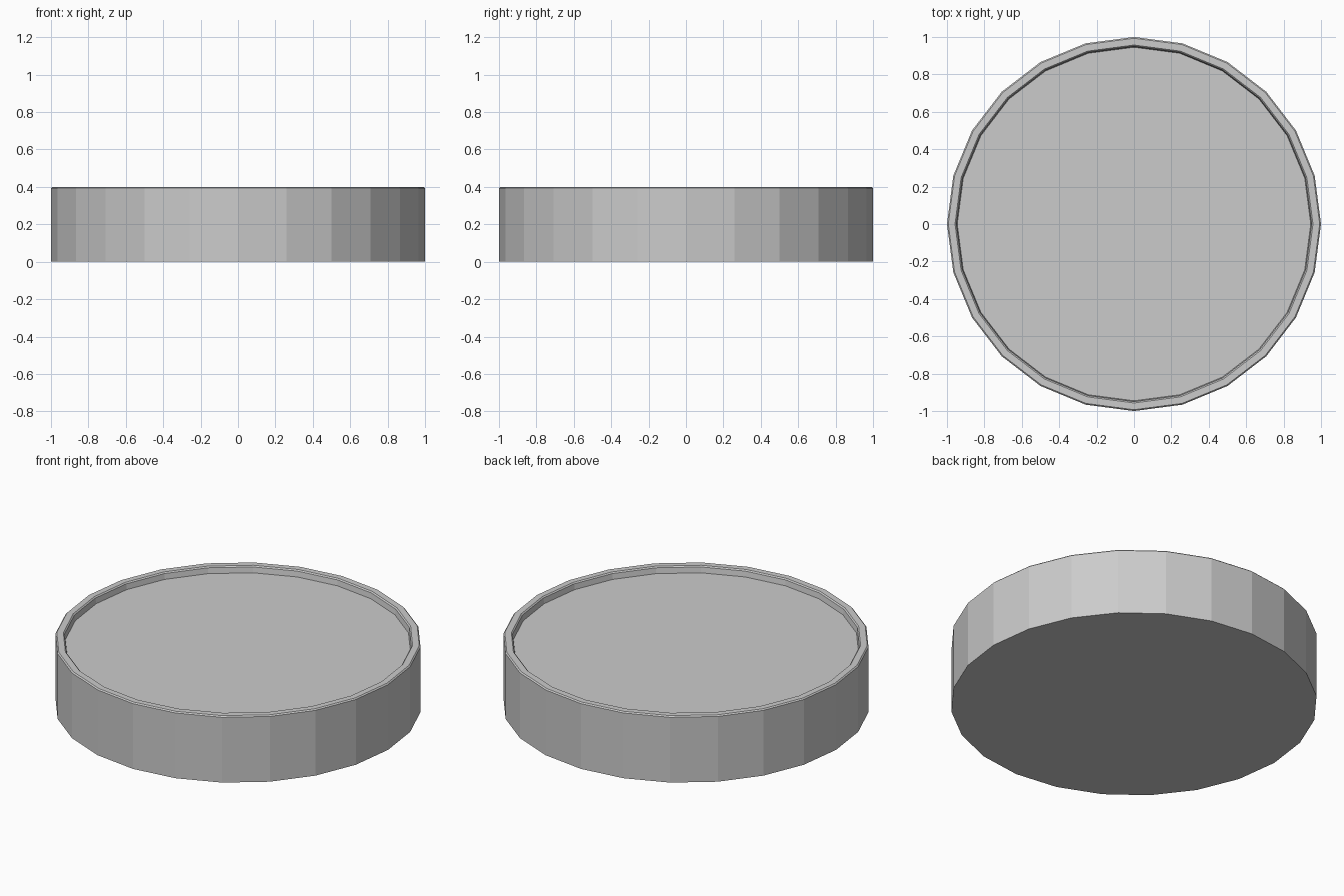
import bpy, bmesh, math

if "Cube" in bpy.data.objects:
    bpy.data.objects.remove(bpy.data.objects["Cube"])

SIDES = 24
# Lathe profile (radius, height): outer wall, chamfered rim, shallow recess
PROFILE = [(1.0, 0.0), (1.0, 0.393), (0.993, 0.4), (0.957, 0.4),
           (0.95, 0.393), (0.945, 0.36)]

bm = bmesh.new()
rings = [[bm.verts.new((r * math.cos(2 * math.pi * i / SIDES),
                        r * math.sin(2 * math.pi * i / SIDES), z))
          for i in range(SIDES)] for r, z in PROFILE]

# Side bands
for low, high in zip(rings, rings[1:]):
    for i in range(SIDES):
        j = (i + 1) % SIDES
        bm.faces.new((low[i], low[j], high[j], high[i]))

# Underside and recessed floor
bm.faces.new(rings[0][::-1])
bm.faces.new(rings[-1])

mesh = bpy.data.meshes.new("shallow_round_dish")
bm.to_mesh(mesh)
bm.free()
dish = bpy.data.objects.new("shallow_round_dish", mesh)
bpy.context.collection.objects.link(dish)
